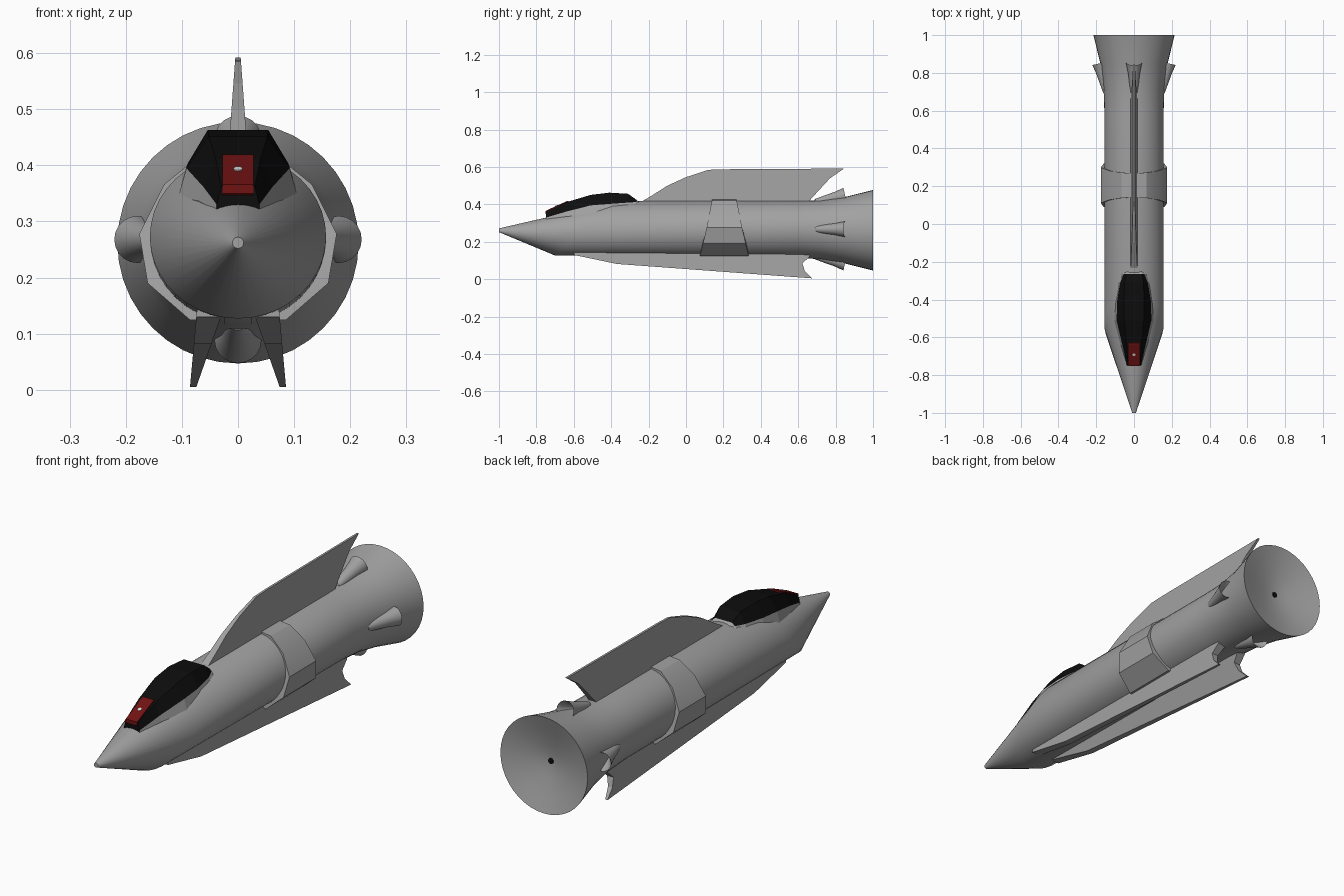
import bpy, bmesh, math
from mathutils import Vector

if "Cube" in bpy.data.objects:
    bpy.data.objects.remove(bpy.data.objects["Cube"])


def material(name, rgb):
    m = bpy.data.materials.new(name)
    m.diffuse_color = (*rgb, 1)
    m.use_nodes = True
    m.node_tree.nodes["Principled BSDF"].inputs["Base Color"].default_value = m.diffuse_color
    return m


GREY = material("hull grey", (0.36, 0.36, 0.36))
BLACK = material("glass black", (0.004, 0.004, 0.004))
RED = material("dark red", (0.16, 0.006, 0.006))
WHITE = material("pale grey", (0.7, 0.7, 0.7))


def finish(name, bm, mats, smooth=True, angle=30):
    bmesh.ops.recalc_face_normals(bm, faces=bm.faces)
    me = bpy.data.meshes.new(name)
    bm.to_mesh(me)
    bm.free()
    ob = bpy.data.objects.new(name, me)
    bpy.context.collection.objects.link(ob)
    for m in mats:
        me.materials.append(m)
    if smooth:
        bpy.ops.object.select_all(action='DESELECT')
        ob.select_set(True)
        bpy.context.view_layer.objects.active = ob
        bpy.ops.object.shade_smooth_by_angle(angle=math.radians(angle))
    return ob


def loft(rings, closed=True, caps=True):
    """Skin a list of equal-length point rings."""
    bm = bmesh.new()
    vs = [[bm.verts.new(p) for p in r] for r in rings]
    n = len(vs[0])
    for a, b in zip(vs, vs[1:]):
        for i in range(n if closed else n - 1):
            j = (i + 1) % n
            bm.faces.new((a[i], a[j], b[j], b[i]))
    if caps:
        bm.faces.new(vs[0])
        bm.faces.new(vs[-1])
    return bm


def ellipse(y, c, a, b, slant=0.0, n=40):
    pts = []
    for i in range(n):
        t = 2 * math.pi * i / n
        pts.append((a * math.sin(t), y + slant * math.cos(t), c + b * math.cos(t)))
    return pts


# hull: cone nose with slanted base, tube, flared bell and shallow bowl
hull = [ellipse(-1, .262, .01, .01),
        ellipse(-.53, .273, .157, .146, .17),
        ellipse(.60, .267, .157, .152),
        ellipse(.72, .264, .161, .157),
        ellipse(.85, .262, .178, .178),
        ellipse(1, .262, .215, .215),
        ellipse(.98, .262, .15, .15),
        ellipse(.958, .262, .07, .07),
        ellipse(.95, .262, .012, .012)]
finish("hull", loft(hull), [GREY])
finish("bell_core", loft([ellipse(.948, .262, .013, .013, n=12),
                          ellipse(.953, .262, .013, .013, n=12)]), [BLACK])

# waist band: faceted collar, its ends lean inwards towards the top
half = [(.0, .428), (.065, .420), (.132, .366), (.176, .278), (.161, .19), (.085, .124)]
outline = half + [(-x, z) for x, z in reversed(half[1:])]


def band_ring(side, k):
    out = []
    for x, z in outline:
        lean = .13 - .035 * (z - .124) / .15 if z < .3 else .095 - .03 * (z - .278) / .15
        out.append((x * k, .205 + side * lean, .272 + (z - .272) * k))
    return out


finish("waist_band", loft([band_ring(-1, .8), band_ring(-1, 1),
                           band_ring(1, 1), band_ring(1, .8)]), [GREY], angle=28)


# fins: side profile with thickness and splay changing linearly with height
def fin(name, profile, centre, thick):
    rings = [[(centre(z) + s * thick(z), y, z) for y, z in profile] for s in (-1, 1)]
    finish(name, loft(rings), [GREY], smooth=False)


fin("dorsal_fin",
    [(-.27, .38), (-.25, .408), (-.19, .443), (-.1, .50), (0, .546), (.12, .585), (.2, .588),
     (.845, .592), (.77, .54), (.71, .475), (.66, .42), (.66, .38)],
    lambda z: 0, lambda z: .019 - .074 * (z - .40))
for side, label in ((-1, "left"), (1, "right")):
    fin(label + "_ventral_fin",
        [(-.6, .15), (-.6, .13), (-.37, .082), (.675, .005), (.635, .045), (.622, .085),
         (.66, .12), (.66, .15)],
        lambda z: side * (.081 - .22 * z), lambda z: .005 + .13 * z)

# four small flared thrusters around the tail
profile = [(0, .008), (.01, .018), (.07, .026), (.115, .031), (.17, .042), (.15, .03), (.10, .006)]
for name, out in (("top", (0, 0, 1)), ("bottom", (0, 0, -1)),
                  ("left", (-1, 0, 0)), ("right", (1, 0, 0))):
    out = Vector(out)
    start = Vector((0, .685, .268)) + out * .142
    axis = (Vector((0, .168, 0)) + out * .038).normalized()
    u = axis.cross(out).normalized()
    w = axis.cross(u)
    rings = [[start + axis * s + (u * math.cos(t) + w * math.sin(t)) * r
              for t in (2 * math.pi * i / 20 for i in range(20))] for s, r in profile]
    finish(name + "_thruster", loft(rings), [GREY])

# canopy: y, top half-width and height, shoulder width and height, frame width and height
stations = [(-.748, .030, .362, .038, .330, .038, .318),
            (-.64, .040, .412, .062, .362, .070, .338),
            (-.51, .052, .451, .092, .395, .107, .342),
            (-.41, .054, .463, .090, .403, .102, .365),
            (-.31, .050, .457, .073, .410, .086, .385),
            (-.265, .042, .425, .055, .413, .070, .400)]
rings = []
for y, wt, zt, ws, zs, wf, zf in stations:
    r = [(wt, zt), (ws, zs), (wf, zf), (wf * .8, zf - .06)]
    rings.append([(x, y, z) for x, z in r] + [(-x, y, z) for x, z in reversed(r)])
rings.append([(x * .7, -.235, .40 - .04 * (i in (3, 4))) for i, (x, y, z) in enumerate(rings[-1])])
bm = loft(rings)
bm.faces.ensure_lookup_table()
for i, f in enumerate(bm.faces):     # top and shoulder strips are glass
    if i < 8 * (len(stations) - 1) and i % 8 in (0, 6, 7):
        f.material_index = 1
    if len(f.verts) == 8 and f.calc_center_median().y < -.7:
        f.material_index = 1
finish("canopy", bm, [GREY, BLACK], smooth=False)

# red plate wrapping the canopy front, with a pale dot
strip = [(-.7505, .350), (-.7505, .366), (-.640, .4165), (-.630, .4195)]
finish("red_plate", loft([[(x, y + dy, z + dz) for x, dy, dz in
                           ((-.028, 0, 0), (.028, 0, 0), (.028, .004, -.004), (-.028, .004, -.004))]
                          for y, z in strip]), [RED], smooth=False)
d = Vector((0, .11, .0505)).normalized()
nrm = Vector((0, -d.z, d.y))
c = Vector((0, -.692, .3929))
finish("pale_dot", loft([[c + nrm * h + Vector((.008 * math.cos(t), 0, 0)) + d * .008 * math.sin(t)
                          for t in (2 * math.pi * i / 12 for i in range(12))]
                         for h in (-.002, .002)]), [WHITE], smooth=False)
